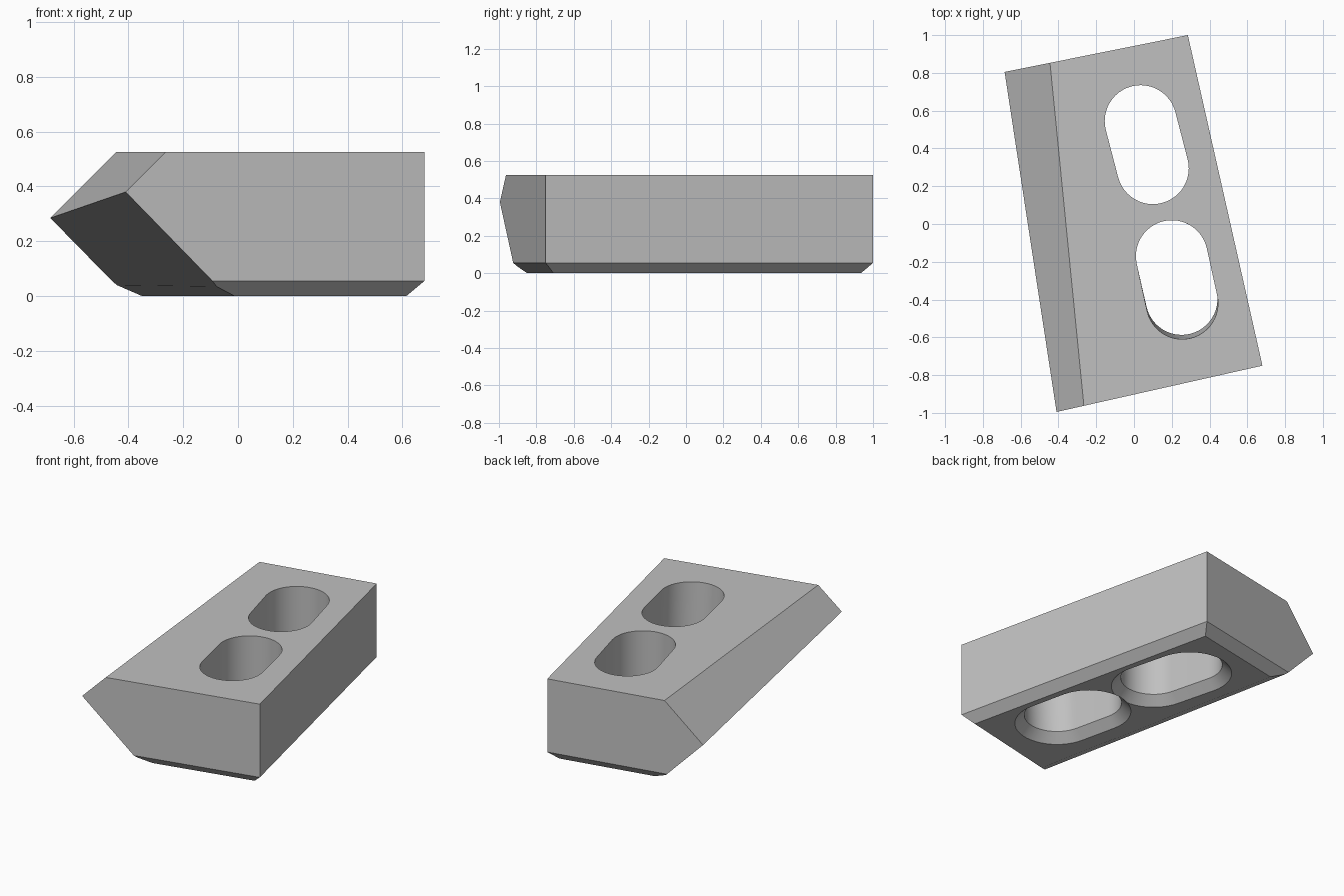
import bpy, bmesh, math
from mathutils import Vector, Matrix

default = bpy.data.objects.get("Cube")
if default:
    bpy.data.objects.remove(default, do_unlink=True)

TOP = 0.525
BEVEL = 0.055
INSIDE = Vector((0.1, 0, 0.25))

grey = bpy.data.materials.new("plain grey")
grey.use_nodes = True
grey.diffuse_color = (0.53, 0.53, 0.53, 1)
grey.node_tree.nodes["Principled BSDF"].inputs["Base Color"].default_value = grey.diffuse_color


def make_object(name, bm):
    bmesh.ops.recalc_face_normals(bm, faces=bm.faces)
    mesh = bpy.data.meshes.new(name)
    bm.to_mesh(mesh)
    bm.free()
    mesh.materials.append(grey)
    obj = bpy.data.objects.new(name, mesh)
    bpy.context.collection.objects.link(obj)
    return obj


def slice_off(bm, a, b, c):
    """Cut the solid along the plane through three points and cap it."""
    a, b, c = Vector(a), Vector(b), Vector(c)
    normal = (b - a).cross(c - a).normalized()
    if normal.dot(INSIDE - a) > 0:
        normal = -normal
    bmesh.ops.bisect_plane(bm, geom=bm.verts[:] + bm.edges[:] + bm.faces[:],
                           dist=1e-5, plane_co=a, plane_no=normal, clear_outer=True)
    bmesh.ops.holes_fill(bm, edges=[e for e in bm.edges if e.is_boundary])


# Block: a slab trimmed by its side planes
bm = bmesh.new()
bmesh.ops.create_cube(bm, size=1, matrix=Matrix.Translation((0, 0, TOP / 2))
                      @ Matrix.Diagonal((4, 4, TOP, 1)))

front_nose, back_nose = (-0.41, -0.995, 0.38), (-0.685, 0.805, 0.285)
front_corner, back_corner = (0.68, -0.75), (0.285, 1.0)
walls = [(front_nose[:2], front_corner), (front_corner, back_corner),
         (back_corner, back_nose[:2])]
for p, q in walls:
    p, q = Vector((*p, BEVEL)), Vector((*q, BEVEL))
    slice_off(bm, p, q, p + Vector((0, 0, 1)))
    # Chamfer along the bottom of the wall
    inward = (q - p).cross(Vector((0, 0, -1))).normalized() * BEVEL
    if inward.dot(INSIDE - p) < 0:
        inward = -inward
    slice_off(bm, p, q, p + inward - Vector((0, 0, BEVEL)))

# Pointed side: upper slope, lower slope and shallow bottom chamfer
low_front, low_back = (-0.085, -0.922, 0.04), (-0.445, 0.853, 0.04)
slice_off(bm, front_nose, back_nose, (-0.445, 0.855, TOP))
slice_off(bm, front_nose, back_nose, low_back)
slice_off(bm, low_front, low_back, (-0.35, 0.817, 0))
block = make_object("slotted_block", bm)


def slot_outline(start, end, radius, z, steps=24):
    """Rounded slot outline between two end centres."""
    start, end = Vector(start), Vector(end)
    heading = math.atan2(*(end - start).yx)
    points = []
    for centre, turn in ((end, -math.pi / 2), (start, math.pi / 2)):
        for i in range(steps + 1):
            a = heading + turn + math.pi * i / steps
            points.append((centre.x + radius * math.cos(a),
                           centre.y + radius * math.sin(a), z))
    return points


def slot_cutter(name, start, end, low_end, radius=0.19):
    """Slot with a countersunk lower mouth."""
    bm = bmesh.new()
    extra = 0.03
    layers = [slot_outline(start, low_end, radius + BEVEL + extra, -extra),
              slot_outline(start, low_end, radius, BEVEL),
              slot_outline(start, end, radius, TOP),
              slot_outline(start, end, radius, TOP + extra)]
    rings = [[bm.verts.new(p) for p in layer] for layer in layers]
    for lower, upper in zip(rings, rings[1:]):
        n = len(lower)
        for i in range(n):
            j = (i + 1) % n
            bm.faces.new((lower[i], lower[j], upper[j], upper[i]))
    bm.faces.new(rings[0])
    bm.faces.new(rings[-1])
    cutter = make_object(name, bm)
    cutter.hide_render = True
    return cutter


# Two through slots
cutters = [slot_cutter("back_slot", (0.035, 0.545), (0.10, 0.295), (0.10, 0.295)),
           slot_cutter("front_slot", (0.20, -0.17), (0.255, -0.42), (0.252, -0.397))]

bpy.ops.object.select_all(action='DESELECT')
block.select_set(True)
bpy.context.view_layer.objects.active = block
for cutter in cutters:
    cut = block.modifiers.new(cutter.name, 'BOOLEAN')
    cut.operation = 'DIFFERENCE'
    cut.solver = 'EXACT'
    cut.object = cutter
    bpy.ops.object.modifier_apply(modifier=cut.name)
    bpy.data.objects.remove(cutter, do_unlink=True)

bpy.ops.object.shade_smooth_by_angle(angle=math.radians(15))
